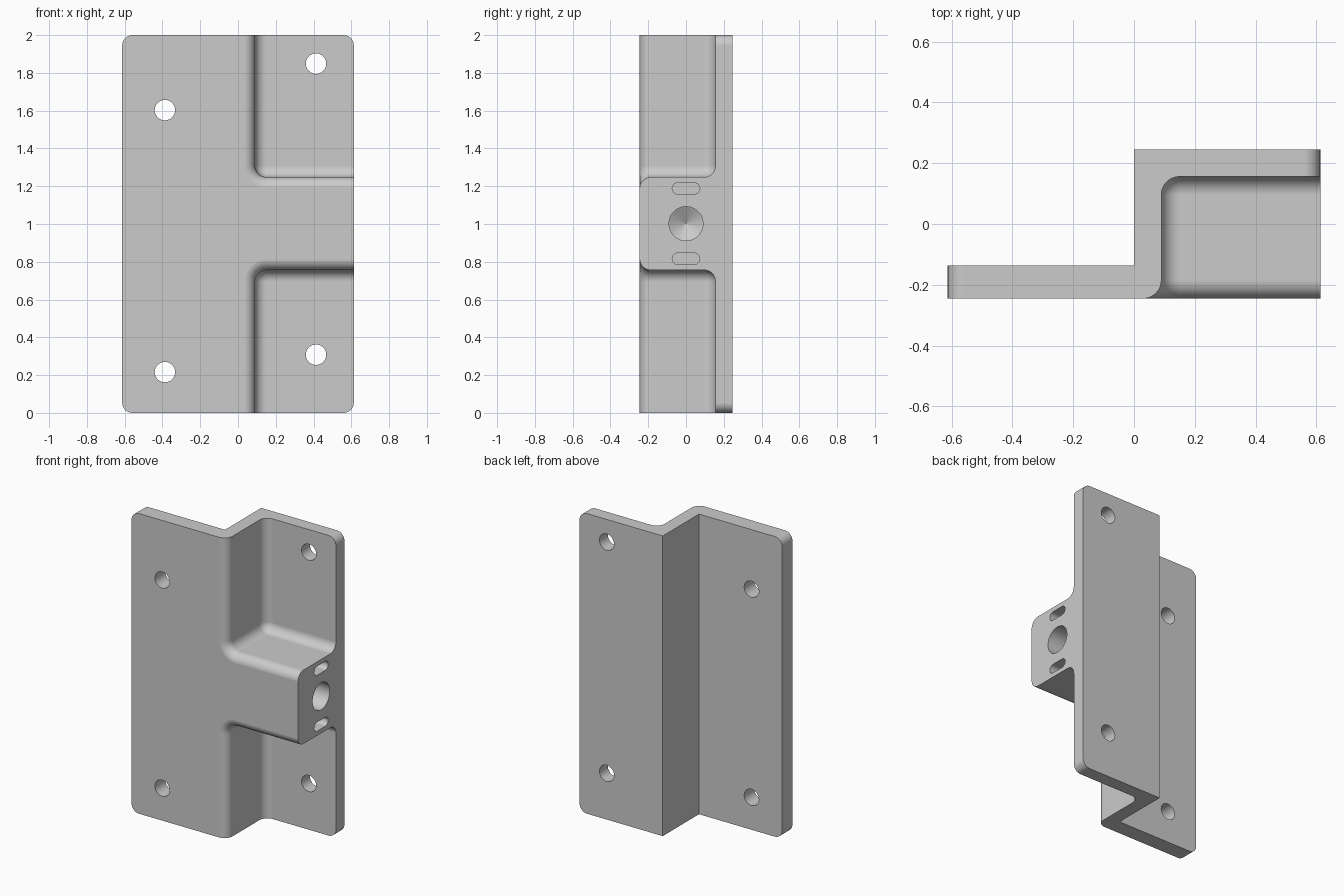
import bpy, bmesh, math

if "Cube" in bpy.data.objects:
    bpy.data.objects.remove(bpy.data.objects["Cube"])

X0, X1, Y0, Y1 = -0.613, 0.613, -0.245, 0.245
R = 0.06            # fillet radius
ZMID = 1.002        # middle height of the block
HALF = 0.246        # half height of the block


def loft(name, loops):
    """Closed solid skinned through a list of equal-length point loops."""
    bm = bmesh.new()
    rings = [[bm.verts.new(p) for p in loop] for loop in loops]
    n = len(rings[0])
    for a, b in zip(rings, rings[1:]):
        for i in range(n):
            j = (i + 1) % n
            bm.faces.new((a[i], a[j], b[j], b[i]))
    bm.faces.new(rings[0])
    bm.faces.new(rings[-1])
    bmesh.ops.recalc_face_normals(bm, faces=bm.faces)
    me = bpy.data.meshes.new(name)
    bm.to_mesh(me)
    bm.free()
    ob = bpy.data.objects.new(name, me)
    bpy.context.collection.objects.link(ob)
    return ob


def circle(r, n=48):
    return [(r * math.cos(2 * math.pi * i / n), r * math.sin(2 * math.pi * i / n)) for i in range(n)]


# Stepped body, still solid in front of the right flange
outline = [(X0, Y0), (X1, Y0), (X1, Y1), (0, Y1), (0, -0.137), (X0, -0.137)]
bracket = loft("bracket", [[(x, y, z) for x, y in outline] for z in (0, 2)])

# Rounded outer corners of both flanges
bm = bmesh.new()
bm.from_mesh(bracket.data)
corners = [e for e in bm.edges
           if all(abs(v.co.x) > 0.6 for v in e.verts)
           and abs(e.verts[0].co.y - e.verts[1].co.y) > 0.05]
bmesh.ops.bevel(bm, geom=corners, offset=0.055, offset_type='OFFSET', segments=10,
                profile=0.5, affect='EDGES')
bm.to_mesh(bracket.data)
bm.free()

cutters = []

# Pockets above and below the block: filleted floor, flared rounded rim
N = 10
rim = [(-R, -0.4)]
for i in range(N + 1):
    a = math.pi / 2 * i / N
    rim.append((-R + R * math.sin(a), Y0 - 0.0003 + R * (1 - math.cos(a))))
for i in range(N + 1):
    a = math.pi / 2 * i / N
    rim.append((R * (1 - math.cos(a)), 0.156 - R + R * math.sin(a)))
for side in (1, -1):
    loops = []
    for d, y in rim:
        c, r = R + 0.002, R + 0.002 - d
        pts = [(1, 1.5), (0.09 + d, 1.5)]
        for i in range(N + 1):
            a = math.pi + math.pi / 2 * i / N
            pts.append((0.09 + c + r * math.cos(a), HALF + c + r * math.sin(a)))
        pts.append((1, HALF + d))
        loops.append([(x, y, ZMID + side * z) for x, z in pts])
    cutters.append(loft("pocket_cutter", loops))

# Screw holes through the flanges
for hx, hz in ((-0.387, 1.603), (-0.387, 0.216), (0.413, 1.849), (0.413, 0.308)):
    cutters.append(loft("screw_hole_cutter",
                        [[(hx + u, y, hz + v) for u, v in circle(0.054)] for y in (-0.5, 0.5)]))

# Blind drilled hole with a conical bottom in the block end
cutters.append(loft("drill_cutter",
                    [[(x, u, 1.002 + v) for u, v in circle(r)]
                     for x, r in ((0.8, 0.09), (0.25, 0.09), (0.198, 0.0008))]))

# Two shallow slots beside the drilled hole
for sz in (1.188, 0.816):
    slot = [(u + (0.043 if u > 0 else -0.043), v) for u, v in circle(0.03, 34)]
    cutters.append(loft("slot_cutter", [[(x, u, sz + v) for u, v in slot] for x in (0.8, 0.49)]))

# Cut everything and drop the helpers
bpy.context.view_layer.objects.active = bracket
bracket.select_set(True)
for c in cutters:
    c.hide_render = True
    m = bracket.modifiers.new("cut", 'BOOLEAN')
    m.operation, m.solver, m.object = 'DIFFERENCE', 'EXACT', c
    bpy.ops.object.modifier_apply(modifier=m.name)
for c in cutters:
    bpy.data.objects.remove(c, do_unlink=True)

# Single grey colour, smooth fillets with crisp edges
grey = bpy.data.materials.new("plain grey")
grey.diffuse_color = (0.6, 0.6, 0.6, 1)
grey.use_nodes = True
grey.node_tree.nodes["Principled BSDF"].inputs["Base Color"].default_value = grey.diffuse_color
bracket.data.materials.clear()
bracket.data.materials.append(grey)
bpy.ops.object.shade_smooth_by_angle(angle=math.radians(30))
w = bracket.modifiers.new("flat_face_normals", 'WEIGHTED_NORMAL')
w.keep_sharp = True
